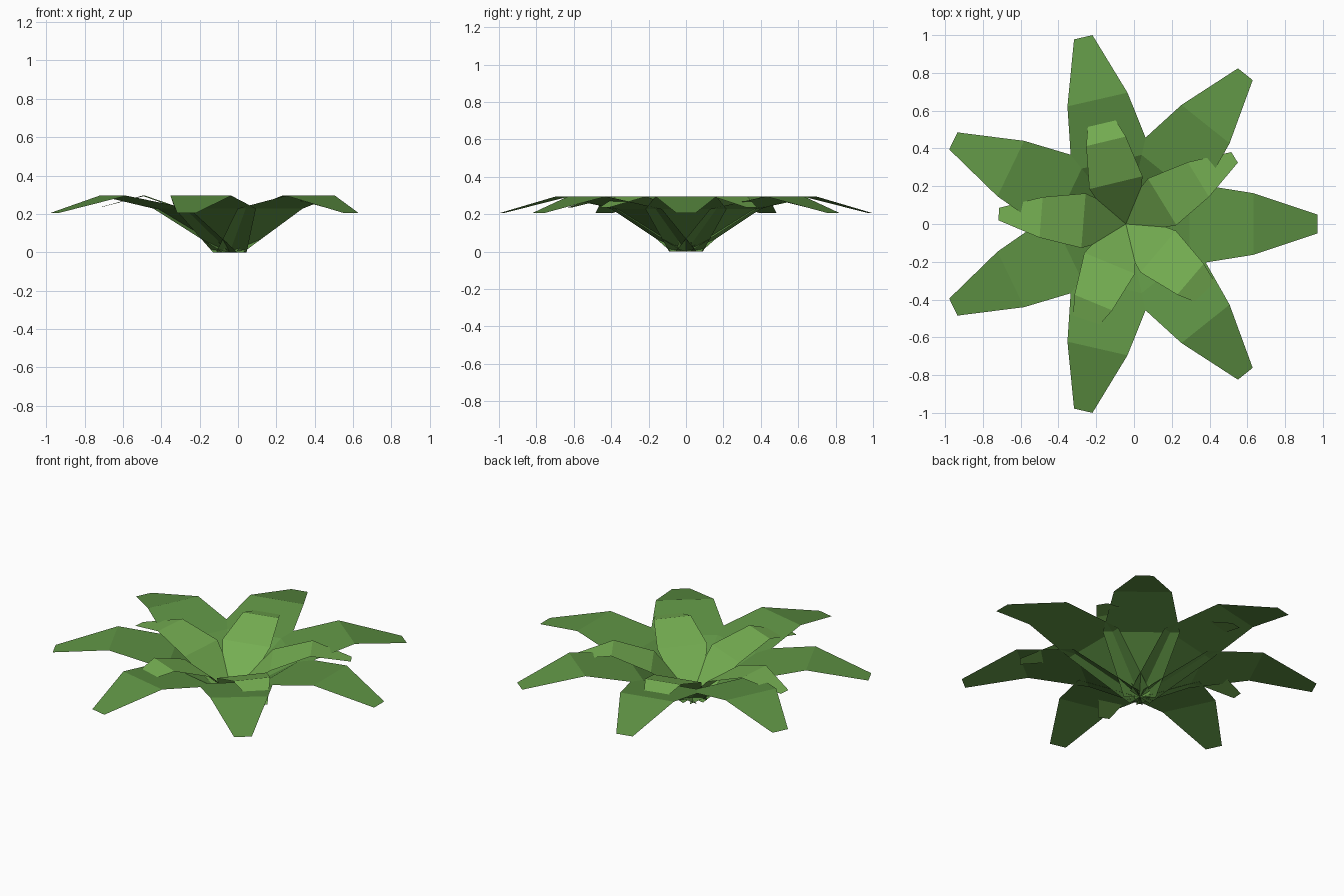
import bpy
import math
from mathutils import Matrix

if "Cube" in bpy.data.objects:
    bpy.data.objects.remove(bpy.data.objects["Cube"])

CENTRE_X = -0.043


def material(name, rgb):
    m = bpy.data.materials.new(name)
    m.diffuse_color = (*rgb, 1.0)
    m.use_nodes = True
    m.node_tree.nodes["Principled BSDF"].inputs["Base Color"].default_value = m.diffuse_color
    return m


def leaf(name, profile, angle, mat):
    """Flat-faceted strip; profile rows are (distance out, height, half width)."""
    verts, faces = [], []
    for r, z, w in profile:
        verts += [(r, -w, z), (r, w, z)]
    for i in range(len(profile) - 1):
        a = 2 * i
        faces.append((a, a + 2, a + 3, a + 1))
    mesh = bpy.data.meshes.new(name)
    mesh.from_pydata(verts, [], faces)
    mesh.transform(Matrix.Translation((CENTRE_X, 0, 0)) @ Matrix.Rotation(angle, 4, 'Z'))
    mesh.materials.append(mat)
    obj = bpy.data.objects.new(name, mesh)
    bpy.context.collection.objects.link(obj)


dark_green = material("leaf_green", (0.114, 0.292, 0.058))
light_green = material("young_leaf_green", (0.178, 0.425, 0.084))

# Outer ring: seven long drooping leaves
outer = [(0, 0, 0.09), (0.338, 0.228, 0.217), (0.676, 0.295, 0.163), (1.014, 0.205, 0.05)]
for i in range(7):
    leaf(f"outer_leaf_{i + 1}", outer, math.tau * i / 7, dark_green)

# Inner ring: five shorter, steeper leaves
inner = [(0, 0.003, 0.06), (0.225, 0.217, 0.145), (0.45, 0.295, 0.108), (0.675, 0.235, 0.033)]
for i in range(5):
    leaf(f"inner_leaf_{i + 1}", inner, 0.55 + math.tau * i / 5, light_green)
